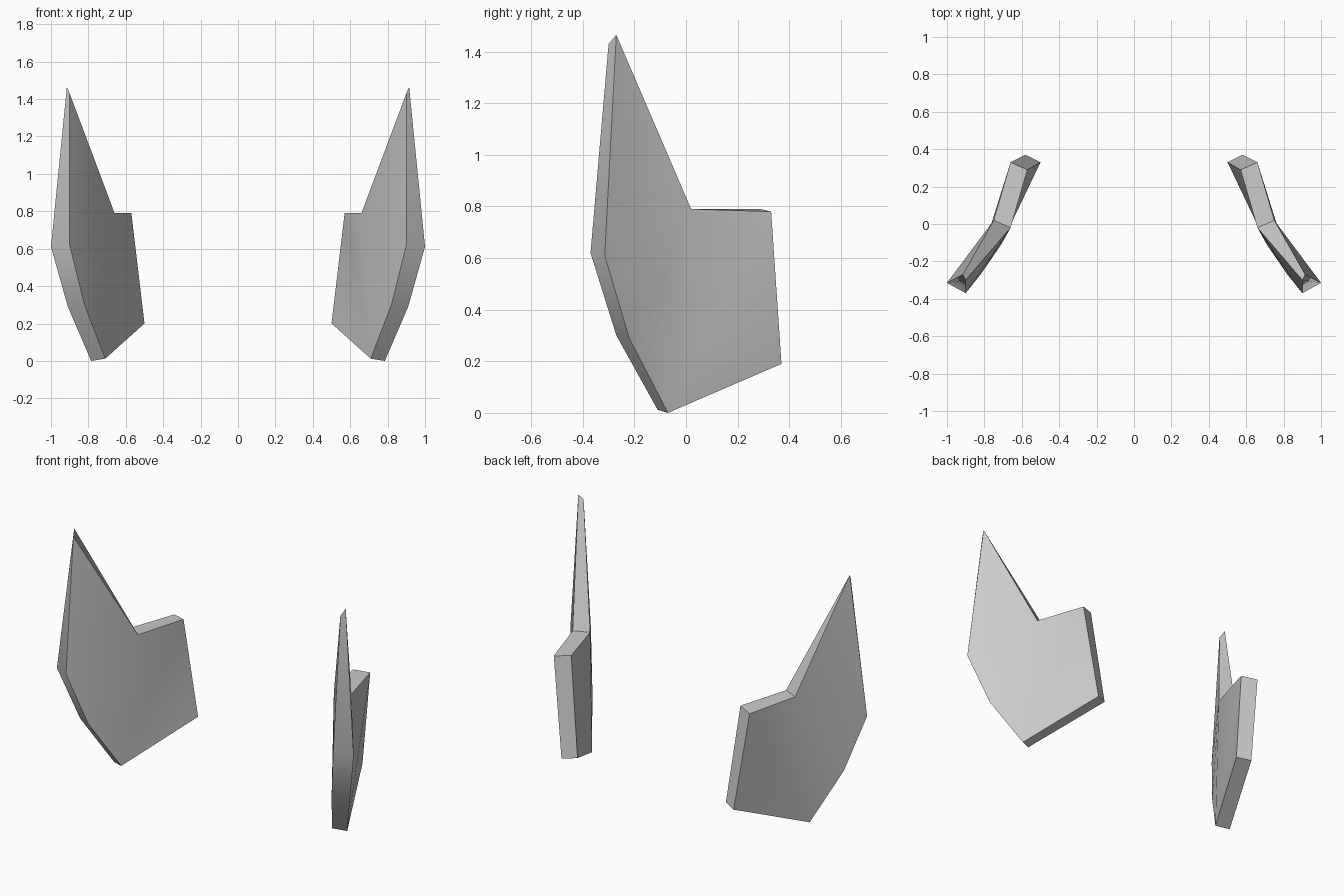
import bpy
import bmesh
import math

if "Cube" in bpy.data.objects:
    bpy.data.objects.remove(bpy.data.objects["Cube"])

# Plain grey finish
grey = bpy.data.materials.new("plain_grey")
grey.diffuse_color = (0.6, 0.6, 0.6, 1)
grey.use_nodes = True
grey.node_tree.nodes["Principled BSDF"].inputs["Base Color"].default_value = grey.diffuse_color

# Rim stations around the plate: (outer corner, inner corner)
STATIONS = [
    ((0.915, -0.27, 1.465), (0.90, -0.30, 1.43)),   # 0 spire tip
    ((1.00, -0.315, 0.61), (0.90, -0.37, 0.62)),    # 1 front corner
    ((0.91, -0.22, 0.29), (0.82, -0.27, 0.30)),     # 2 lower front
    ((0.785, -0.07, 0.0), (0.71, -0.11, 0.012)),    # 3 bottom point
    ((0.58, 0.37, 0.19), (0.50, 0.33, 0.20)),       # 4 back lower corner
    ((0.66, 0.33, 0.78), (0.57, 0.29, 0.79)),       # 5 back upper corner
    ((0.75, 0.02, 0.79), (0.66, -0.02, 0.79)),      # 6 notch below the spire
]
# Folds of the broad faces, as station numbers
PANELS = [(0, 1, 6), (1, 2, 6), (2, 3, 6), (3, 5, 6), (3, 4, 5)]


def plate(name, side):
    bm = bmesh.new()
    outer = [bm.verts.new((side * o[0], o[1], o[2])) for o, _ in STATIONS]
    inner = [bm.verts.new((side * i[0], i[1], i[2])) for _, i in STATIONS]
    # Broad outer and inner faces
    for tri in PANELS:
        bm.faces.new([outer[k] for k in tri])
        bm.faces.new([inner[k] for k in reversed(tri)])
    # Rim joining them
    n = len(STATIONS)
    for k in range(n):
        j = (k + 1) % n
        bm.faces.new((outer[j], outer[k], inner[k], inner[j]))
    bmesh.ops.recalc_face_normals(bm, faces=bm.faces)
    mesh = bpy.data.meshes.new(name)
    bm.to_mesh(mesh)
    bm.free()
    mesh.materials.append(grey)
    obj = bpy.data.objects.new(name, mesh)
    bpy.context.collection.objects.link(obj)
    # Soft folds, crisp rim
    bpy.ops.object.select_all(action='DESELECT')
    obj.select_set(True)
    bpy.context.view_layer.objects.active = obj
    bpy.ops.object.shade_smooth_by_angle(angle=math.radians(45))
    return obj


plate("right_plate", 1)
plate("left_plate", -1)
